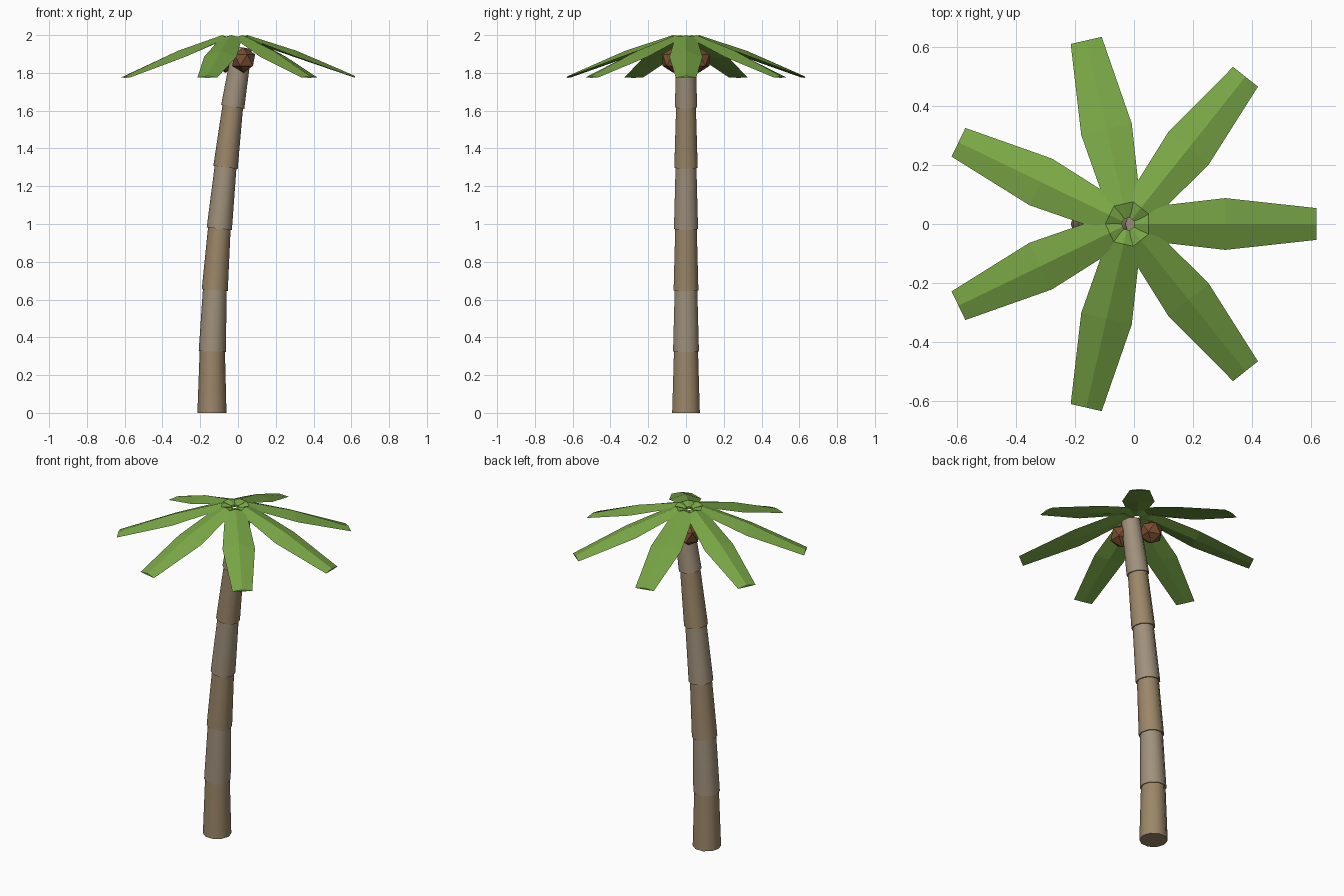
import bpy, bmesh, math
from mathutils import Vector, Matrix

if "Cube" in bpy.data.objects:
    bpy.data.objects.remove(bpy.data.objects["Cube"])


def material(name, rgb):
    m = bpy.data.materials.new(name)
    m.diffuse_color = (*rgb, 1)
    m.use_nodes = True
    m.node_tree.nodes["Principled BSDF"].inputs["Base Color"].default_value = m.diffuse_color
    return m


BARK_A = material("bark_tan", (0.33, 0.24, 0.14))
BARK_B = material("bark_grey", (0.35, 0.28, 0.20))
LEAF = material("leaf", (0.19, 0.38, 0.06))
NUT = material("nut_shell", (0.19, 0.075, 0.03))


def finish(bm, name, mat):
    bmesh.ops.recalc_face_normals(bm, faces=bm.faces)
    me = bpy.data.meshes.new(name)
    bm.to_mesh(me)
    bm.free()
    ob = bpy.data.objects.new(name, me)
    me.materials.append(mat)
    bpy.context.collection.objects.link(ob)
    return ob


def loft(bm, rings):
    rings = [[bm.verts.new(p) for p in r] for r in rings]
    n = len(rings[0])
    for a, b in zip(rings, rings[1:]):
        for i in range(n):
            j = (i + 1) % n
            bm.faces.new((a[i], a[j], b[j], b[i]))
    bm.faces.new(rings[0])
    bm.faces.new(rings[-1])


# Trunk: flared segments stacked along a leaning curve
SIDES = 10
# (x, z, tilt, lower radius, upper radius)
trunk = [(-0.138, 0.0, 0.0, 0.077, 0.067), (-0.136, 0.325, 0.03, 0.072, 0.063),
         (-0.123, 0.65, 0.07, 0.069, 0.060), (-0.099, 0.975, 0.10, 0.067, 0.058),
         (-0.066, 1.30, 0.13, 0.065, 0.055), (-0.028, 1.62, 0.17, 0.062, 0.052),
         (0.022, 1.935, 0.17, 0, 0)]


def ring(x, z, tilt, r):
    return [(x + r * math.cos(a) * math.cos(tilt), r * math.sin(a),
             z - r * math.cos(a) * math.sin(tilt))
            for a in (2 * math.pi * i / SIDES for i in range(SIDES))]


for i, (lo, hi) in enumerate(zip(trunk, trunk[1:])):
    bm = bmesh.new()
    loft(bm, [ring(lo[0], lo[1], lo[2], lo[3]), ring(hi[0], hi[1], hi[2], lo[4])])
    ob = finish(bm, f"trunk_segment_{i + 1}", BARK_B if i % 2 else BARK_A)
    for p in ob.data.polygons:
        p.use_smooth = len(p.vertices) == 4
    ob.data.set_sharp_from_angle(angle=math.radians(50))

# Fronds: seven drooping blades around the crown
# (distance, half width, ridge z, edge z, underside z)
blade = [(0.02, 0.030, 1.985, 1.975, 1.970), (0.07, 0.058, 2.0, 1.985, 1.970),
         (0.33, 0.088, 1.917, 1.885, 1.880), (0.64, 0.054, 1.784, 1.775, 1.774)]
for k in range(7):
    bm = bmesh.new()
    loft(bm, [[(d, w, e), (d, 0, t), (d, -w, e), (d, 0, u)] for d, w, t, e, u in blade])
    bmesh.ops.transform(bm, verts=bm.verts, matrix=Matrix.Translation((-0.02, 0, 0))
                        @ Matrix.Rotation(2 * math.pi * k / 7, 4, 'Z'))
    finish(bm, f"frond_{k + 1}", LEAF)

# Coconuts: low-poly balls on either side of the trunk top
for k, c in enumerate([(0.03, -0.067, 1.868), (-0.065, 0.067, 1.868)]):
    bm = bmesh.new()
    bmesh.ops.create_icosphere(bm, subdivisions=1, radius=0.068,
                               matrix=Matrix.Translation(Vector(c)))
    finish(bm, f"coconut_{k + 1}", NUT)
